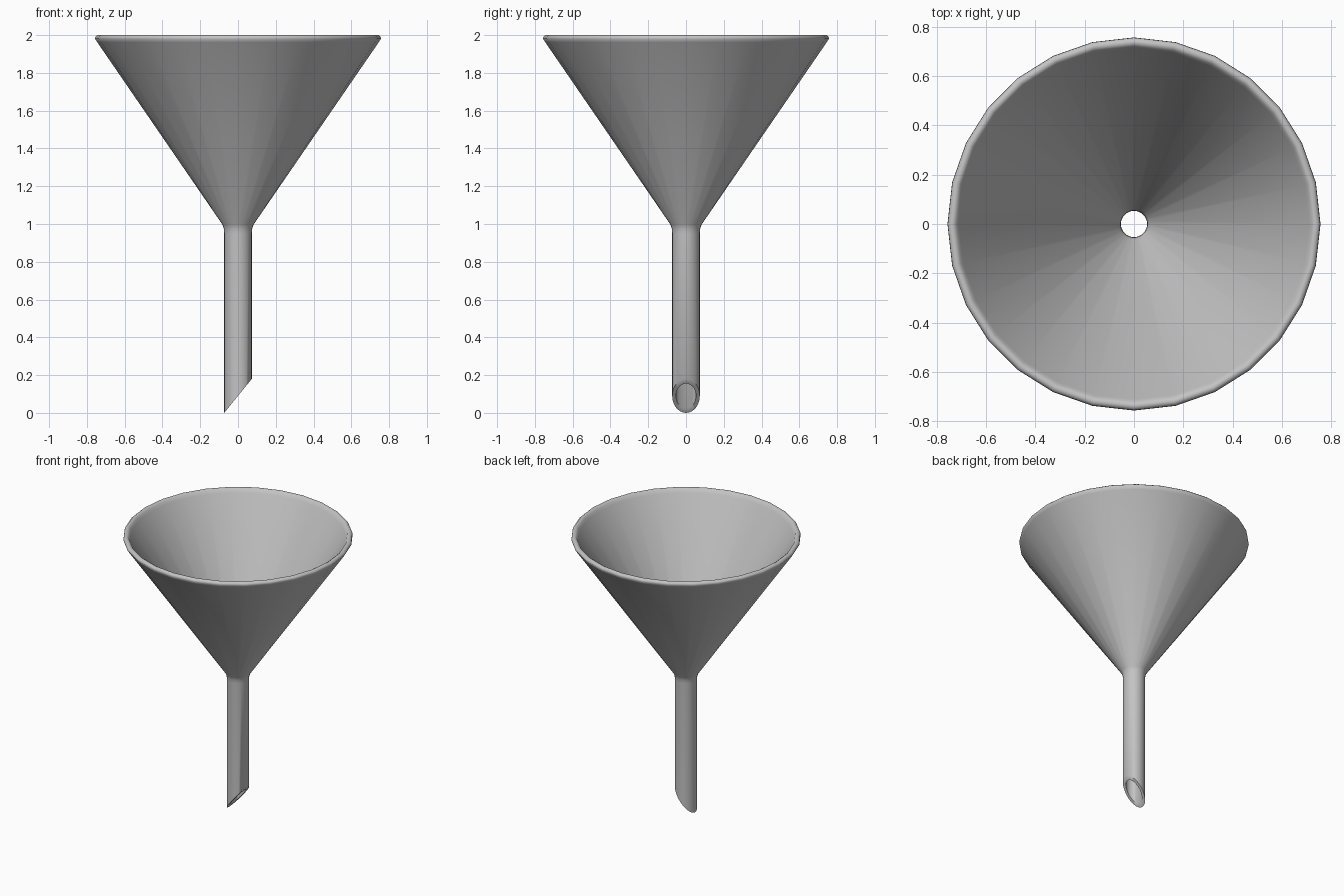
import bpy, bmesh, math

if "Cube" in bpy.data.objects:
    bpy.data.objects.remove(bpy.data.objects["Cube"], do_unlink=True)

SIDES = 28
STEM_R = 0.073
CUT_HEIGHT = 0.18

# Single grey material
grey = bpy.data.materials.new("plain grey")
grey.use_nodes = True
colour = (0.55, 0.55, 0.55, 1)
grey.diffuse_color = colour
grey.node_tree.nodes["Principled BSDF"].inputs["Base Color"].default_value = colour

# Closed wall profile (radius, height): up the outside, over the lip, down the inside
profile = [
    (STEM_R, 0.0), (STEM_R, 0.95), (0.075, 0.975), (0.083, 0.998),
    (0.745, 1.962), (0.757, 1.98), (0.755, 1.991), (0.745, 2.0),
    (0.733, 2.0), (0.722, 1.993), (0.712, 1.972),
    (0.063, 1.008), (0.055, 0.985), (0.053, 0.95), (0.053, 0.0),
]


def slanted(x, z):
    """Height on the slanted spout cut for the points at the foot."""
    return z if z > 0 else CUT_HEIGHT * (x + STEM_R) / (2 * STEM_R)


# Revolve the profile, with the stem's foot cut at a slant
bm = bmesh.new()
rings = []
for r, z in profile:
    ring = []
    for i in range(SIDES):
        a = math.tau * i / SIDES
        x = r * math.cos(a)
        ring.append(bm.verts.new((x, r * math.sin(a), slanted(x, z))))
    rings.append(ring)
for k, low in enumerate(rings):
    high = rings[(k + 1) % len(rings)]
    for i in range(SIDES):
        j = (i + 1) % SIDES
        bm.faces.new((low[i], low[j], high[j], high[i]))
bmesh.ops.recalc_face_normals(bm, faces=bm.faces)

mesh = bpy.data.meshes.new("funnel")
bm.to_mesh(mesh)
bm.free()
mesh.materials.append(grey)
funnel = bpy.data.objects.new("funnel", mesh)
bpy.context.collection.objects.link(funnel)

# Smooth walls, crisp spout edge
bpy.ops.object.select_all(action="DESELECT")
funnel.select_set(True)
bpy.context.view_layer.objects.active = funnel
bpy.ops.object.shade_smooth_by_angle(angle=math.radians(50))
